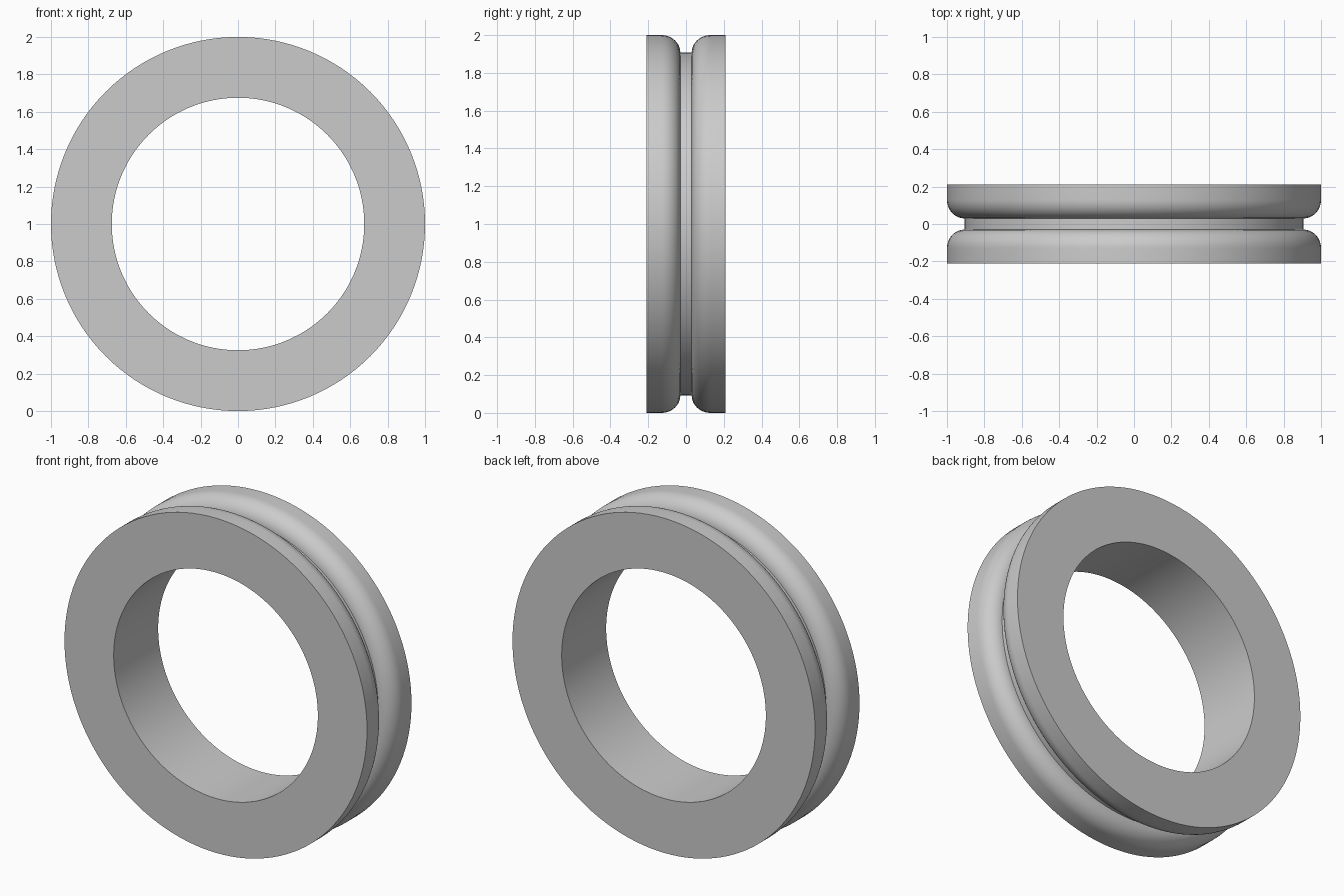
import bpy, bmesh, math

cube = bpy.data.objects.get("Cube")
if cube:
    bpy.data.objects.remove(cube, do_unlink=True)

R_OUT, R_IN, R_GROOVE = 1.0, 0.675, 0.907
HALF_W, HALF_GROOVE, ROUND_W = 0.21, 0.03, 0.1
SEGMENTS, ARC_STEPS = 128, 12

# Single plain grey
grey = bpy.data.materials.new("light grey")
grey.use_nodes = True
colour = (0.6, 0.6, 0.6, 1)
grey.diffuse_color = colour
grey.node_tree.nodes["Principled BSDF"].inputs["Base Color"].default_value = colour

# Half of the cross-section (radius, y): flat side, rim, rounded shoulder, groove
half = [(R_IN, HALF_W), (R_OUT, HALF_W)]
for i in range(ARC_STEPS + 1):
    a = math.pi / 2 * i / ARC_STEPS
    half.append((R_GROOVE + (R_OUT - R_GROOVE) * math.cos(a),
                 HALF_GROOVE + ROUND_W * (1 - math.sin(a))))
profile = half + [(r, -y) for r, y in reversed(half)]

# Revolve the closed cross-section around the y axis
bm = bmesh.new()
rings = []
for s in range(SEGMENTS):
    t = 2 * math.pi * s / SEGMENTS
    rings.append([bm.verts.new((r * math.cos(t), y, 1 + r * math.sin(t)))
                  for r, y in profile])
for s, ring in enumerate(rings):
    following = rings[(s + 1) % SEGMENTS]
    for i in range(len(profile)):
        j = (i + 1) % len(profile)
        bm.faces.new((ring[i], ring[j], following[j], following[i]))
bmesh.ops.recalc_face_normals(bm, faces=bm.faces)

mesh = bpy.data.meshes.new("grooved_ring")
bm.to_mesh(mesh)
bm.free()
mesh.materials.append(grey)
ring_obj = bpy.data.objects.new("grooved_ring", mesh)
bpy.context.collection.objects.link(ring_obj)

# Smooth round surfaces with crisp rims
bpy.ops.object.select_all(action='DESELECT')
ring_obj.select_set(True)
bpy.context.view_layer.objects.active = ring_obj
bpy.ops.object.shade_smooth_by_angle(angle=math.radians(30))
